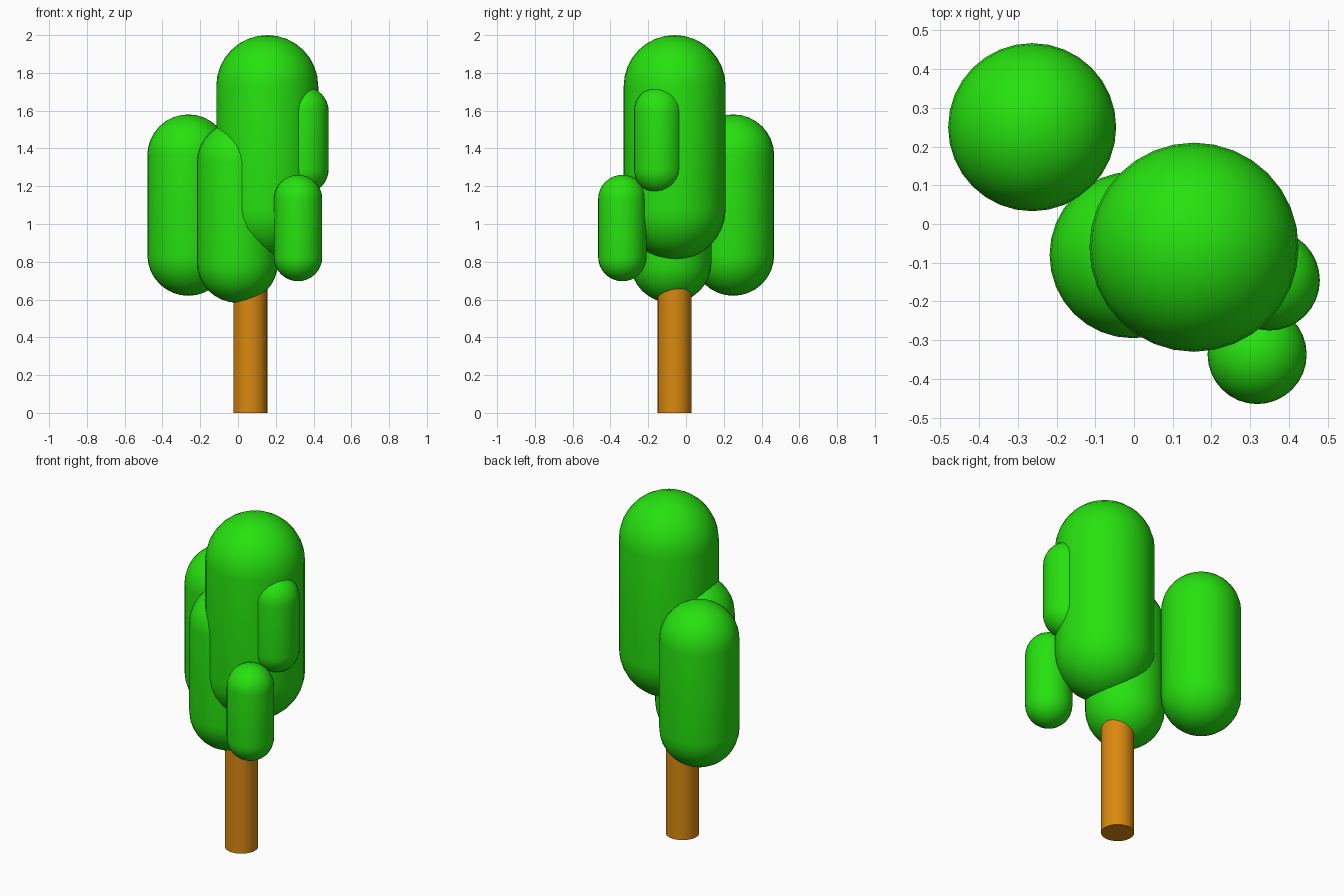
import bpy, bmesh, math
from mathutils import Vector

if "Cube" in bpy.data.objects:
    bpy.data.objects.remove(bpy.data.objects["Cube"])


def material(name, color):
    m = bpy.data.materials.new(name)
    m.diffuse_color = (*color, 1.0)
    m.use_nodes = True
    m.node_tree.nodes["Principled BSDF"].inputs["Base Color"].default_value = m.diffuse_color
    return m


LEAF = material("leaf green", (0.02, 0.76, 0.005))
BARK = material("bark brown", (0.70, 0.25, 0.005))


def finish(bm, name, mat):
    me = bpy.data.meshes.new(name)
    bmesh.ops.recalc_face_normals(bm, faces=bm.faces)
    bm.to_mesh(me)
    bm.free()
    me.materials.append(mat)
    ob = bpy.data.objects.new(name, me)
    bpy.context.collection.objects.link(ob)
    bpy.ops.object.select_all(action='DESELECT')
    ob.select_set(True)
    bpy.context.view_layer.objects.active = ob
    bpy.ops.object.shade_smooth_by_angle(angle=math.radians(40))
    return ob


def capsule(name, x, y, r, z0, z1):
    """Upright capsule: a sphere whose halves are pulled apart, equator split open and bridged."""
    bm = bmesh.new()
    bmesh.ops.create_uvsphere(bm, u_segments=32, v_segments=16, radius=r)
    eq = [e for e in bm.edges if all(abs(v.co.z) < 1e-5 for v in e.verts)]
    bmesh.ops.split_edges(bm, edges=eq)
    for f in bm.faces:
        f.tag = f.calc_center_median().z > 0
    for v in bm.verts:
        v.co += Vector((x, y, z1 - r if v.link_faces[0].tag else z0 + r))
    rims = [e for e in bm.edges if e.is_boundary]
    bmesh.ops.bridge_loops(bm, edges=rims)
    finish(bm, name, LEAF)


# Foliage capsules: x, y, radius, bottom, top
capsule("crown_main", 0.155, -0.06, 0.27, 0.81, 2.0)
capsule("crown_back_left", -0.263, 0.25, 0.217, 0.62, 1.58)
capsule("crown_center", -0.003, -0.08, 0.215, 0.583, 1.54)
capsule("crown_small_upper", 0.35, -0.145, 0.13, 1.16, 1.727)
capsule("crown_small_lower", 0.318, -0.337, 0.128, 0.697, 1.26)

# Trunk, its top buried in the foliage
bm = bmesh.new()
bmesh.ops.create_cone(bm, cap_ends=True, segments=32, radius1=0.09, radius2=0.09, depth=0.8)
bmesh.ops.translate(bm, verts=bm.verts, vec=(0.065, -0.06, 0.4))
finish(bm, "trunk", BARK)
